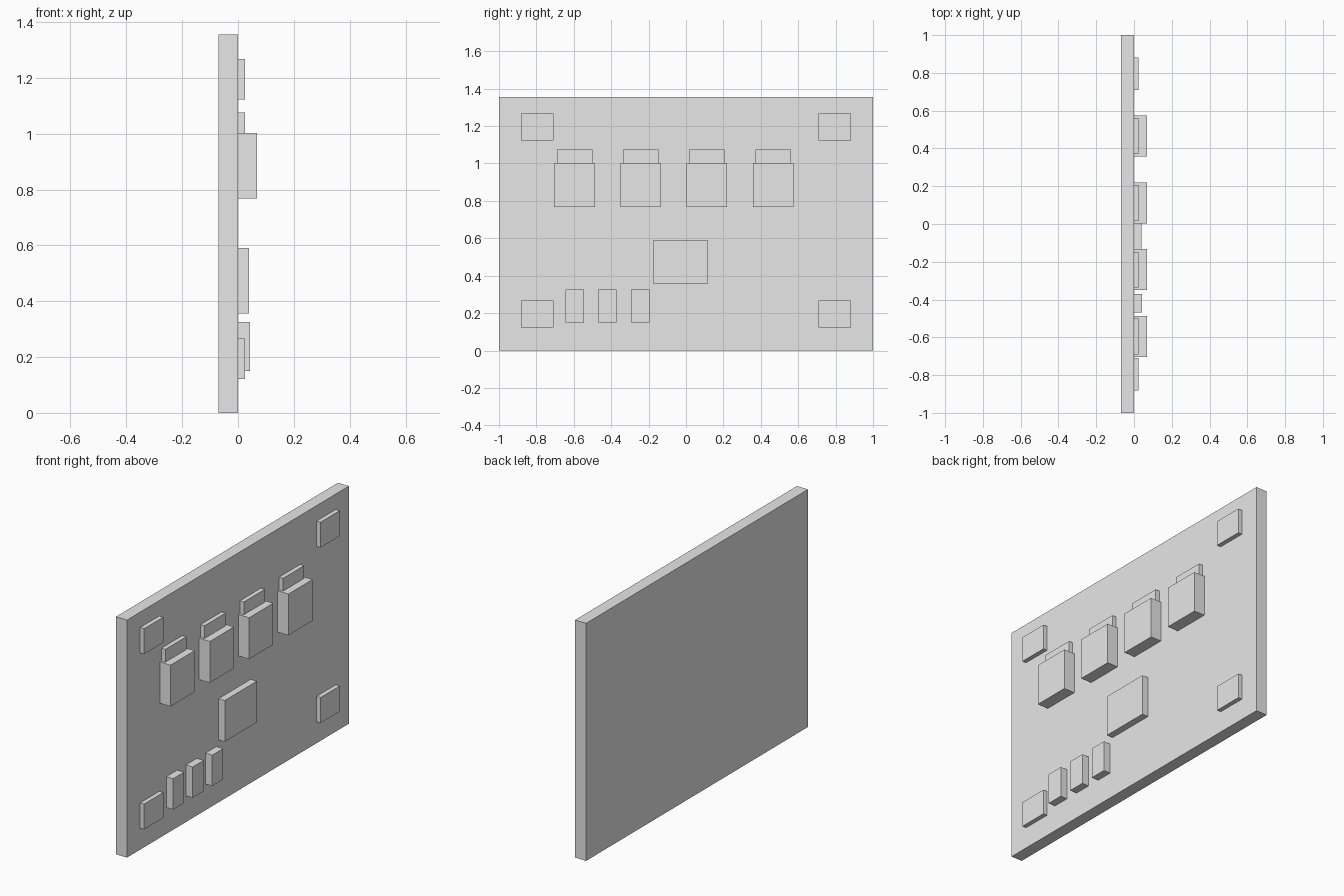
import bpy

# Remove the default cube
cube = bpy.data.objects.get("Cube")
if cube:
    bpy.data.objects.remove(cube, do_unlink=True)

# Single plain grey
GREY = (0.8, 0.8, 0.8, 1.0)
grey = bpy.data.materials.new("plain_grey")
grey.use_nodes = True
grey.diffuse_color = GREY
grey.node_tree.nodes["Principled BSDF"].inputs["Base Color"].default_value = GREY

FACE_X = 0.0  # mounting face of the board


def box(name, depth, y, z, width, height, back=FACE_X):
    """Box growing along +x from the back plane; y is its centre, z its bottom."""
    bpy.ops.mesh.primitive_cube_add(
        size=1, location=(back + depth / 2, y, z + height / 2))
    ob = bpy.context.object
    ob.name = name
    ob.scale = (depth, width, height)
    bpy.ops.object.transform_apply(location=False, rotation=False, scale=True)
    ob.data.materials.append(grey)
    return ob


# Board
box("board", 0.07, 0, 0, 2.0, 1.355, back=-0.07)

# Corner pads
for side, y in (("front", -0.795), ("rear", 0.795)):
    for level, z in (("lower", 0.122), ("upper", 1.122)):
        box(f"{level}_{side}_corner_pad", 0.025, y, z, 0.173, 0.145)

# Row of large blocks, each with a thin tab on top
for i in range(4):
    y = -0.596 + i * 0.354
    box(f"large_block_{i + 1}", 0.068, y, 0.767, 0.217, 0.236)
    box(f"block_tab_{i + 1}", 0.025, y, 1.003, 0.19, 0.073)

# Central chip
box("central_chip", 0.039, -0.03, 0.356, 0.29, 0.235)

# Three small upright blocks
for i in range(3):
    box(f"small_block_{i + 1}", 0.043, -0.596 + i * 0.176, 0.15, 0.099, 0.176)
